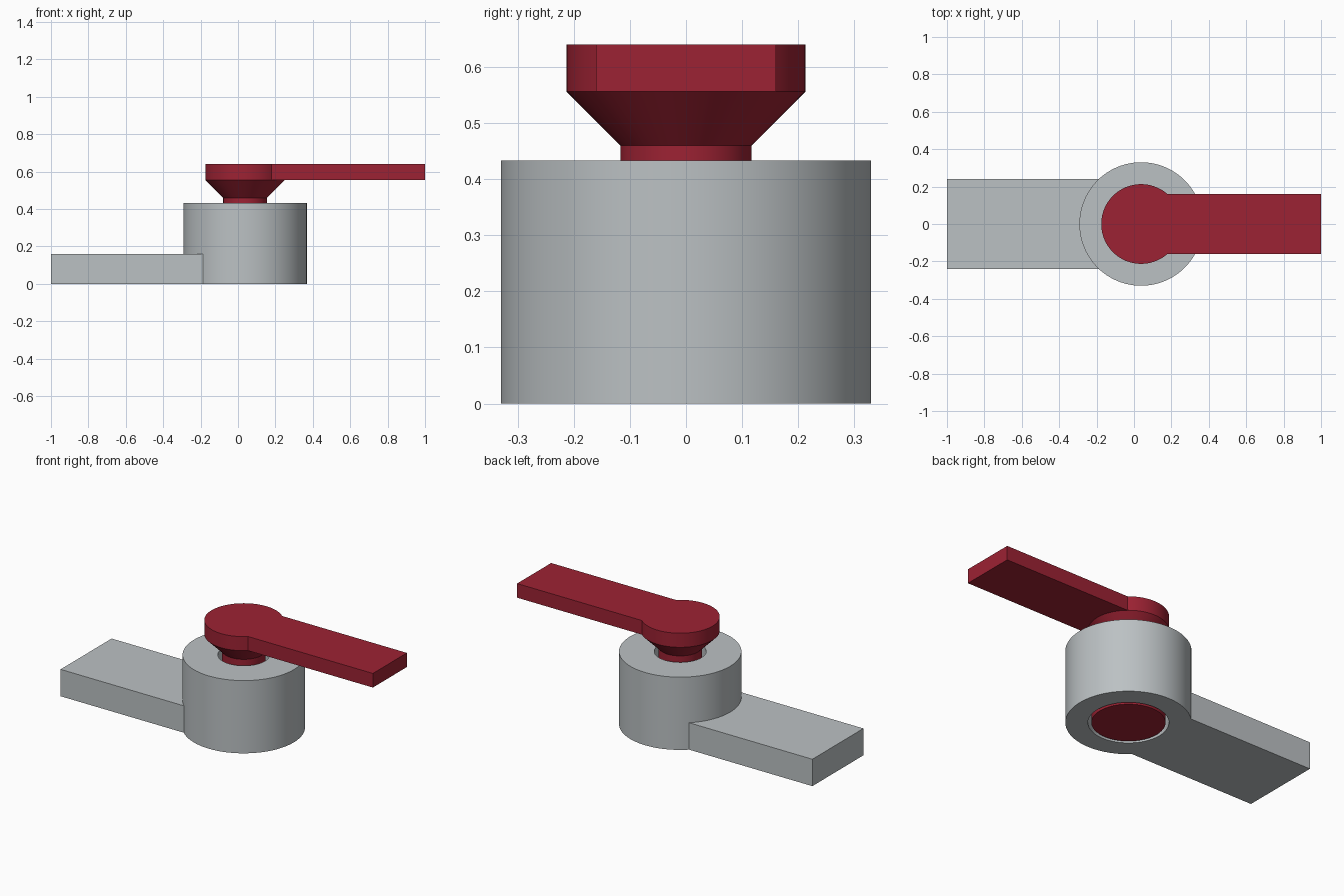
import bpy, bmesh, math

if "Cube" in bpy.data.objects:
    bpy.data.objects.remove(bpy.data.objects["Cube"])

CX = 0.038          # pivot axis position on x
SEG = 96            # sides of the round parts


def material(name, rgb):
    m = bpy.data.materials.new(name)
    m.diffuse_color = (*rgb, 1)
    m.use_nodes = True
    m.node_tree.nodes["Principled BSDF"].inputs["Base Color"].default_value = m.diffuse_color
    return m


grey = material("light grey", (0.50, 0.535, 0.55))
red = material("dark red", (0.335, 0.016, 0.033))


def finish(bm, name, mat):
    bmesh.ops.recalc_face_normals(bm, faces=bm.faces)
    me = bpy.data.meshes.new(name)
    bm.to_mesh(me)
    bm.free()
    me.materials.append(mat)
    ob = bpy.data.objects.new(name, me)
    bpy.context.collection.objects.link(ob)
    return ob


def smooth(ob):
    bpy.ops.object.select_all(action='DESELECT')
    ob.select_set(True)
    bpy.context.view_layer.objects.active = ob
    bpy.ops.object.shade_smooth_by_angle(angle=math.radians(30))


def lathe(name, profile, mat, closed=False, cap_bottom=False):
    """Revolve (radius, height) points around the pivot axis."""
    bm = bmesh.new()
    rings = [[bm.verts.new((CX + r * math.cos(2 * math.pi * i / SEG),
                            r * math.sin(2 * math.pi * i / SEG), z))
              for i in range(SEG)] for r, z in profile]
    pairs = list(zip(rings, rings[1:]))
    if closed:
        pairs.append((rings[-1], rings[0]))
    for a, b in pairs:
        for i in range(SEG):
            j = (i + 1) % SEG
            bm.faces.new((a[i], a[j], b[j], b[i]))
    if cap_bottom:
        bm.faces.new(rings[0])
    return finish(bm, name, mat)


def extrude_outline(name, outline, z0, z1, mat):
    bm = bmesh.new()
    face = bm.faces.new([bm.verts.new((x, y, z0)) for x, y in outline])
    new = bmesh.ops.extrude_face_region(bm, geom=[face])["geom"]
    top = [v for v in new if isinstance(v, bmesh.types.BMVert)]
    bmesh.ops.translate(bm, verts=top, vec=(0, 0, z1 - z0))
    return finish(bm, name, mat)


# Barrel with a bore that narrows towards the top
barrel = lathe("barrel", [(0.33, 0), (0.33, 0.433), (0.14, 0.433),
                          (0.14, 0.18), (0.212, 0.108), (0.212, 0)],
               grey, closed=True)

# Fixed plate, joined to the barrel wall
plate = extrude_outline("fixed_plate", [(-1, -0.24), (CX - 0.222, -0.24),
                                        (CX - 0.222, 0.24), (-1, 0.24)],
                        0, 0.16, grey)
join = barrel.modifiers.new("join_plate", 'BOOLEAN')
join.operation = 'UNION'
join.solver = 'EXACT'
join.object = plate
bpy.context.view_layer.objects.active = barrel
barrel.select_set(True)
bpy.ops.object.modifier_apply(modifier=join.name)
bpy.data.objects.remove(plate)
smooth(barrel)

# Captive pin: wide foot, narrow neck and flared collar under the lever
pin = lathe("pivot_pin", [(0.194, 0), (0.194, 0.09), (0.117, 0.167),
                          (0.117, 0.46), (0.213, 0.556)], red, cap_bottom=True)
smooth(pin)

# Lever: round head running into a straight arm
R, W = 0.213, 0.16
start = math.asin(W / R)
arc = [start + (2 * math.pi - 2 * start) * i / 80 for i in range(81)]
outline = [(CX + R * math.cos(a), R * math.sin(a)) for a in arc]
outline += [(1, -W), (1, W)]
smooth(extrude_outline("lever", outline, 0.556, 0.64, red))
